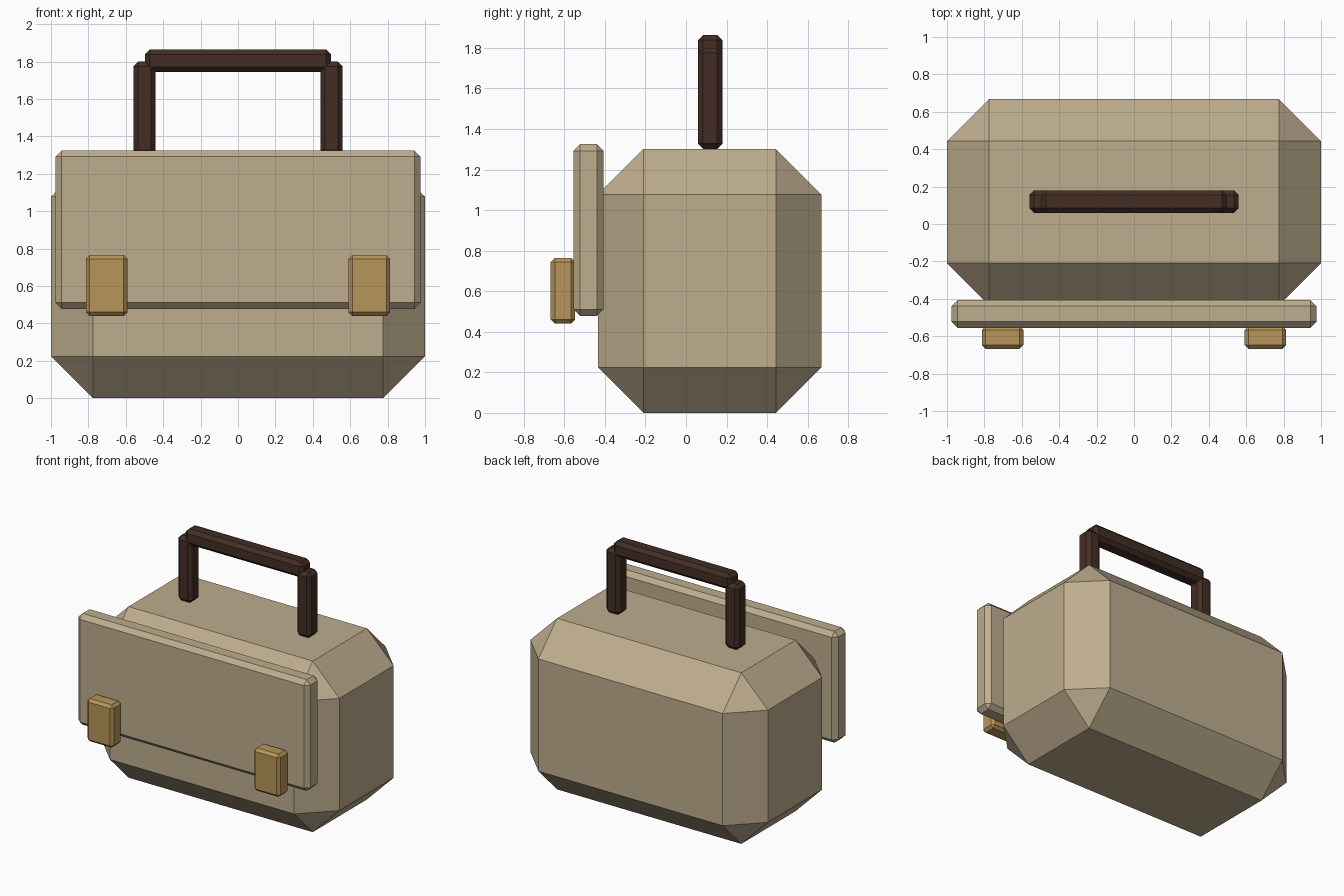
import bpy
import bmesh
from mathutils import Vector

if "Cube" in bpy.data.objects:
    bpy.data.objects.remove(bpy.data.objects["Cube"])


def srgb(r, g, b):
    lin = [((c / 255 + 0.055) / 1.055) ** 2.4 for c in (r, g, b)]
    return (*lin, 1.0)


def material(name, r, g, b):
    mat = bpy.data.materials.new(name)
    mat.diffuse_color = srgb(r, g, b)
    mat.use_nodes = True
    mat.node_tree.nodes["Principled BSDF"].inputs["Base Color"].default_value = mat.diffuse_color
    return mat


canvas = material("tan canvas", 190, 173, 142)
leather = material("dark brown leather", 67, 45, 36)
brass = material("brass", 184, 149, 88)


def chamfered_box(name, low, high, chamfer, mat):
    """Flat-shaded box between two corners, with every edge cut by one flat bevel."""
    low, high = Vector(low), Vector(high)
    bm = bmesh.new()
    bmesh.ops.create_cube(bm, size=1)
    bmesh.ops.scale(bm, vec=high - low, verts=bm.verts)
    bmesh.ops.translate(bm, vec=(low + high) / 2, verts=bm.verts)
    bmesh.ops.bevel(bm, geom=bm.edges[:], offset=chamfer, offset_type='OFFSET',
                    segments=1, affect='EDGES', profile=0.5)
    bmesh.ops.recalc_face_normals(bm, faces=bm.faces)
    mesh = bpy.data.meshes.new(name)
    bm.to_mesh(mesh)
    bm.free()
    mesh.materials.append(mat)
    obj = bpy.data.objects.new(name, mesh)
    bpy.context.collection.objects.link(obj)
    return obj


# Bag body and front flap
chamfered_box("body", (-1, -0.433, 0), (1, 0.667, 1.302), 0.224, canvas)
chamfered_box("front_flap", (-0.976, -0.555, 0.478), (0.976, -0.406, 1.325), 0.033, canvas)

# Handle crossbar
chamfered_box("handle_bar", (-0.497, 0.059, 1.744), (0.497, 0.18, 1.864), 0.026, leather)

# Paired handle posts and clasps
for side, s in (("left", -1), ("right", 1)):
    for name, x, half, y0, y1, z0, z1, chamfer, mat in (
            ("handle_post", 0.5, 0.06, 0.059, 0.18, 1.302, 1.8, 0.026, leather),
            ("clasp", 0.702, 0.111, -0.667, -0.547, 0.44, 0.765, 0.02, brass)):
        chamfered_box(f"{side}_{name}", (s * x - half, y0, z0),
                      (s * x + half, y1, z1), chamfer, mat)
